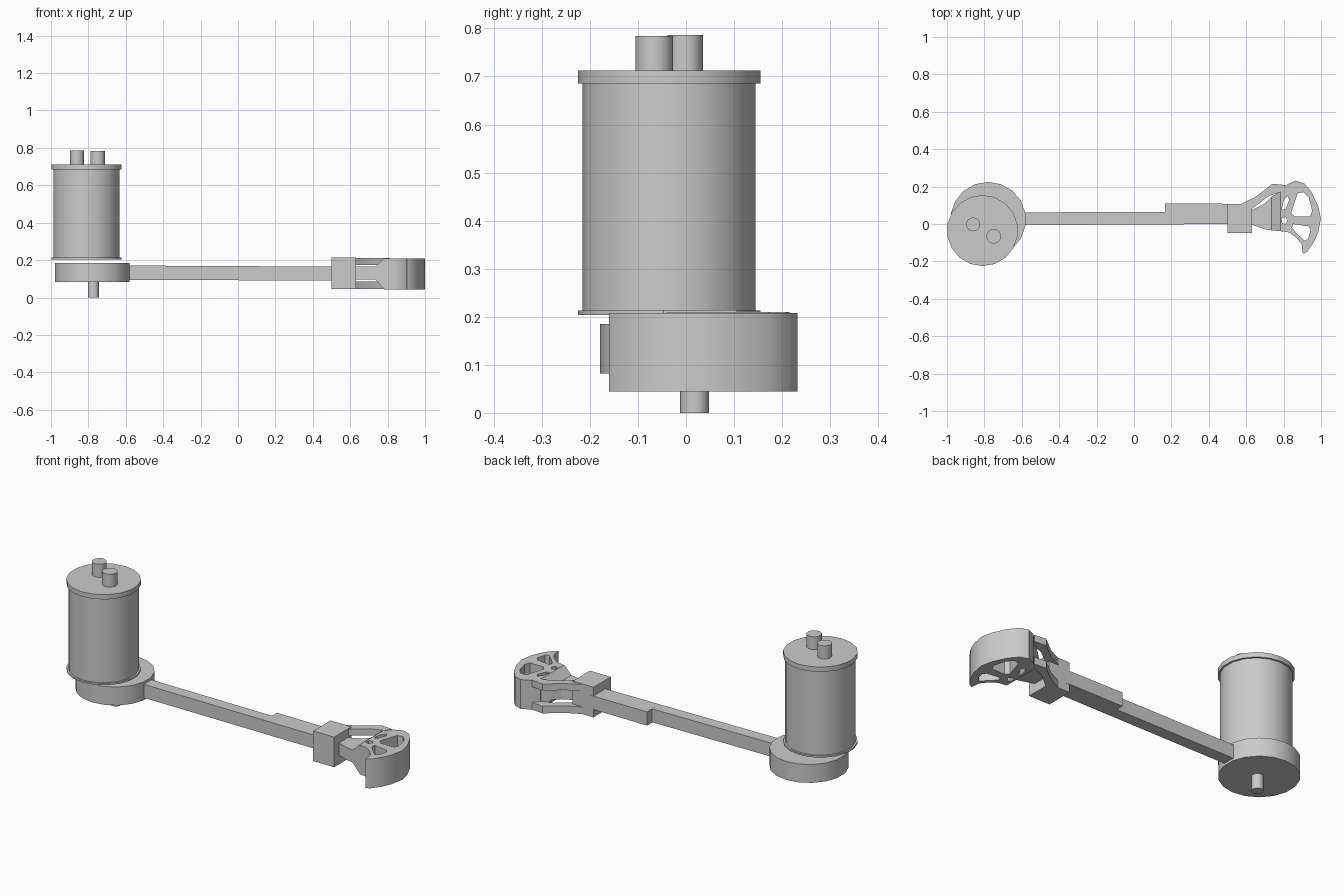
import bpy, bmesh, math

if "Cube" in bpy.data.objects:
    bpy.data.objects.remove(bpy.data.objects["Cube"])

def finish(ob, smooth=False):
    bpy.ops.object.select_all(action='DESELECT')
    ob.select_set(True)
    bpy.context.view_layer.objects.active = ob
    if smooth:
        bpy.ops.object.shade_smooth_by_angle(angle=math.radians(32))
    return ob

def cyl(name, x, y, r, z0, z1, n=18):
    bpy.ops.mesh.primitive_cylinder_add(vertices=n, radius=r, depth=z1 - z0,
                                        location=(x, y, (z0 + z1) / 2))
    ob = bpy.context.object
    ob.name = name
    return finish(ob, True)

def loft(name, sections):
    """Rectangular sections (x, y0, y1, z0, z1) joined along x."""
    bm = bmesh.new()
    rings = [[bm.verts.new((x, y, z)) for y, z in ((a, c), (b, c), (b, d), (a, d))]
             for x, a, b, c, d in sections]
    for r, s in zip(rings, rings[1:]):
        for i in range(4):
            j = (i + 1) % 4
            bm.faces.new((r[i], r[j], s[j], s[i]))
    bm.faces.new(rings[0])
    bm.faces.new(rings[-1])
    bmesh.ops.recalc_face_normals(bm, faces=bm.faces)
    me = bpy.data.meshes.new(name)
    bm.to_mesh(me)
    bm.free()
    ob = bpy.data.objects.new(name, me)
    bpy.context.collection.objects.link(ob)
    return ob

def plate(name, loops, z0, z1):
    """Flat outline with optional holes, extruded in z."""
    cu = bpy.data.curves.new(name, 'CURVE')
    cu.dimensions, cu.fill_mode = '2D', 'BOTH'
    cu.extrude = (z1 - z0) / 2
    for pts in loops:
        sp = cu.splines.new('POLY')
        sp.points.add(len(pts) - 1)
        for p, (x, y) in zip(sp.points, pts):
            p.co = (x, y, 0, 1)
        sp.use_cyclic_u = True
    ob = bpy.data.objects.new(name, cu)
    ob.location.z = (z0 + z1) / 2
    bpy.context.collection.objects.link(ob)
    finish(ob)
    bpy.ops.object.convert(target='MESH')
    return finish(bpy.context.object, True)

# Drum with flanges and two pegs
DX, DY = -0.81, -0.035
cyl("drum_body", DX, DY, 0.18, 0.21, 0.69)
cyl("drum_top_flange", DX, DY, 0.19, 0.685, 0.712)
cyl("drum_bottom_flange", DX, DY, 0.19, 0.204, 0.213)
cyl("peg_back", -0.86, -0.002, 0.037, 0.71, 0.786, 16)
cyl("peg_front", -0.75, -0.066, 0.039, 0.71, 0.784, 16)

# Pivot disc and spindle
cyl("pivot_disc", -0.78, 0.023, 0.202, 0.082, 0.185)
cyl("spindle", -0.773, 0.018, 0.03, 0.0, 0.085, 16)

# Arm and its thicker outer half
loft("arm", [(-0.62, -0.006, 0.062, 0.095, 0.171), (0.52, 0.0, 0.066, 0.09, 0.165)])
loft("arm_sleeve", [(0.165, 0.0, 0.11, 0.09, 0.167), (0.52, 0.0, 0.108, 0.09, 0.165)])
loft("clamp_block", [(0.50, -0.047, 0.106, 0.045, 0.214), (0.63, -0.047, 0.106, 0.045, 0.214)])

# Fork: matching upper and lower struts
fork = [(0.565, 0.104), (0.65, 0.145), (0.74, 0.215), (0.81, 0.208), (0.795, 0.175),
        (0.72, 0.15), (0.63, 0.08), (0.60, 0.06)]
for name, z0, z1 in (("fork_upper", 0.173, 0.21), ("fork_lower", 0.045, 0.085)):
    plate(name, [fork], z0, z1)

# Flared neck into the head
loft("head_neck", [(0.62, 0.0, 0.07, 0.095, 0.165), (0.70, -0.028, 0.11, 0.095, 0.165),
                   (0.735, -0.034, 0.145, 0.095, 0.165), (0.782, -0.038, 0.175, 0.045, 0.21)])

# Curved head with cut-outs
outline = [(0.78, -0.038), (0.83, -0.045), (0.87, -0.075), (0.897, -0.11), (0.90, -0.14),
           (0.903, -0.16), (0.925, -0.148), (0.96, -0.10), (0.985, -0.045), (0.999, 0.03),
           (0.985, 0.095), (0.95, 0.17), (0.91, 0.217), (0.865, 0.232), (0.82, 0.212),
           (0.78, 0.175)]
upper_hole = [(0.84, 0.06), (0.86, 0.04), (0.94, 0.04), (0.953, 0.07), (0.935, 0.14),
              (0.905, 0.17), (0.875, 0.165)]
lower_hole = [(0.85, 0.0), (0.93, -0.012), (0.945, -0.03), (0.93, -0.08), (0.912, -0.09),
              (0.87, -0.05), (0.845, -0.02)]
small_hole = [(0.79, 0.005), (0.81, 0.0), (0.822, 0.02), (0.81, 0.037), (0.79, 0.03)]
slot = [(0.79, 0.075), (0.81, 0.08), (0.83, 0.13), (0.82, 0.15), (0.80, 0.125)]
plate("head", [outline, upper_hole, lower_hole, small_hole, slot], 0.044, 0.208)
